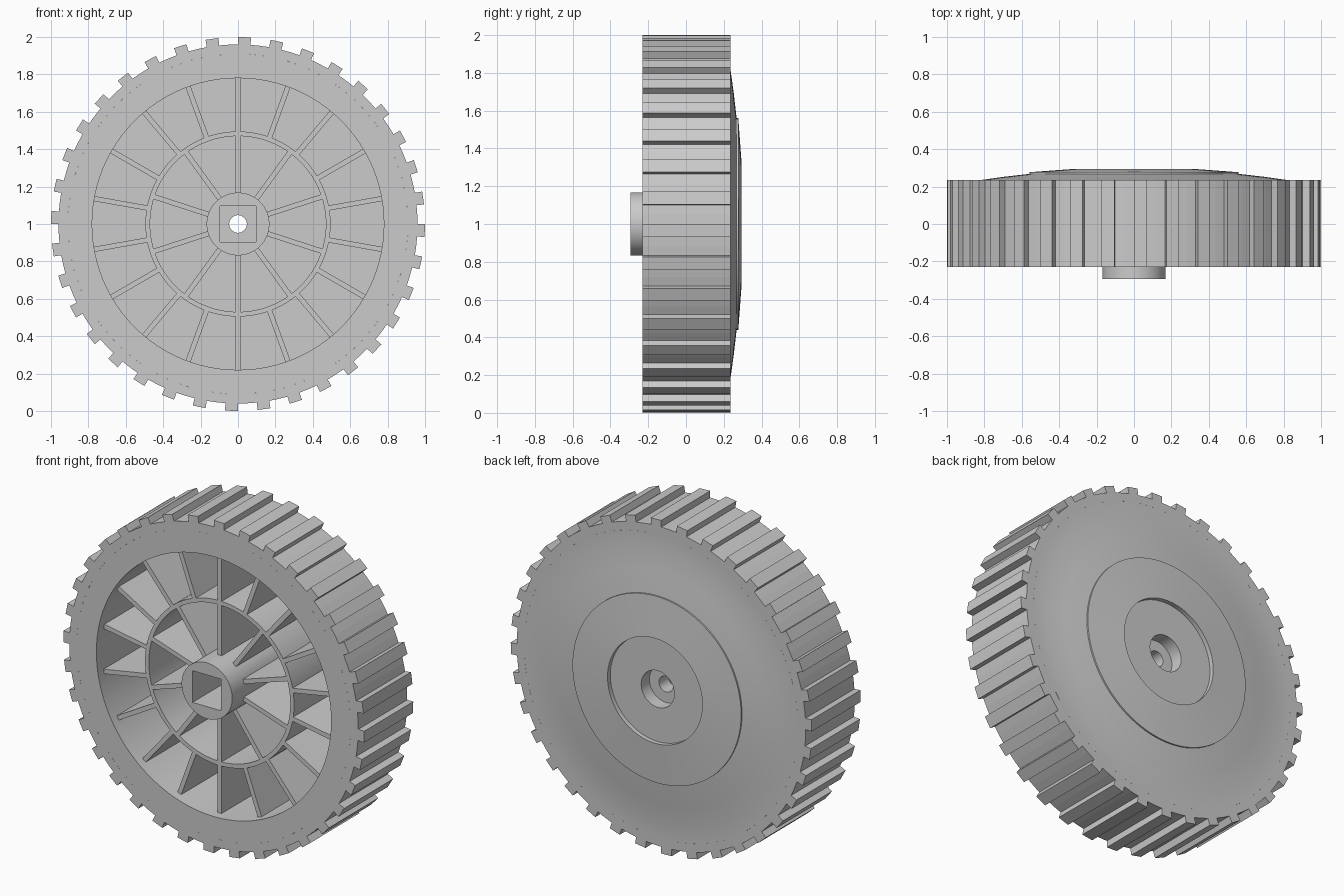
import bpy, bmesh, math
from mathutils import Matrix, Vector

cube = bpy.data.objects.get("Cube")
if cube:
    bpy.data.objects.remove(cube)

grey = bpy.data.materials.new("light grey plastic")
grey.use_nodes = True
grey.diffuse_color = (0.6, 0.6, 0.6, 1)
grey.node_tree.nodes["Principled BSDF"].inputs["Base Color"].default_value = grey.diffuse_color

FRONT, BACK = -0.23, 0.235
FLOOR, RIB_FRONT = 0.2, -0.175
SEAT_R = 0.91


def finish(bm, name, smooth=False):
    bmesh.ops.remove_doubles(bm, verts=bm.verts, dist=1e-5)
    bmesh.ops.recalc_face_normals(bm, faces=bm.faces)
    mesh = bpy.data.meshes.new(name)
    bm.to_mesh(mesh)
    bm.free()
    mesh.materials.append(grey)
    obj = bpy.data.objects.new(name, mesh)
    bpy.context.collection.objects.link(obj)
    if smooth:
        bpy.ops.object.select_all(action='DESELECT')
        obj.select_set(True)
        bpy.context.view_layer.objects.active = obj
        bpy.ops.object.shade_smooth_by_angle(angle=math.radians(25))
    return obj


def point(radius, y, angle):
    """Point around the axle; angle runs clockwise from the top."""
    return Vector((radius * math.sin(angle), y, 1 + radius * math.cos(angle)))


def loft(rings):
    """Join a closed series of vertex loops with quads."""
    bm = bmesh.new()
    loops = [[bm.verts.new(p) for p in ring] for ring in rings]
    for a, b in zip(loops, loops[1:] + loops[:1]):
        n = len(a)
        for i in range(n):
            j = (i + 1) % n
            if (a[i].co - a[j].co).length < 1e-6 and (b[i].co - b[j].co).length < 1e-6:
                continue
            bm.faces.new((a[i], a[j], b[j], b[i]))
    return bm


def lathe(name, profile, segments=96):
    """Revolve (radius, y) pairs; a third entry marks a square section."""
    rings = []
    for r, y, *square in profile:
        ring = []
        for i in range(segments):
            a = math.tau * i / segments
            k = max(abs(math.sin(a)), abs(math.cos(a))) if square else 1
            ring.append(point(r / k, y, a))
        rings.append(ring)
    return finish(loft(rings), name, smooth=True)


def spokes(name, count, inner, outer, width):
    """Evenly spaced flat radial ribs."""
    bm = bmesh.new()
    depth = FLOOR + 0.01 - RIB_FRONT
    for i in range(count):
        m = (Matrix.Translation((0, RIB_FRONT + depth / 2, 1))
             @ Matrix.Rotation(math.tau * i / count, 4, 'Y')
             @ Matrix.Translation((0, 0, (inner + outer) / 2))
             @ Matrix.Diagonal((width, depth, outer - inner, 1)))
        bmesh.ops.create_cube(bm, size=1, matrix=m)
    return finish(bm, name)


# Tyre: block tread cut straight across the width
TEETH = 36
pitch = math.tau / TEETH
tread = []
for t in range(TEETH):
    for radius, part in ((0.96, 0), (1, 0), (1, 0.4), (0.96, 0.4), (0.96, 0.7)):
        tread.append((radius, (t + part) * pitch))
finish(loft([[point(r, FRONT, a) for r, a in tread],
             [point(r, BACK, a) for r, a in tread],
             [point(SEAT_R, BACK, a) for r, a in tread],
             [point(SEAT_R, FRONT, a) for r, a in tread]]), "tyre")

# Wheel body: rim, domed back plate and hub with square socket
lathe("wheel_body", [
    (SEAT_R, FRONT), (0.78, FRONT), (0.78, FLOOR),
    (0.168, FLOOR), (0.168, -0.295),
    (0.095, -0.295, True), (0.095, 0.1, True),
    (0.047, 0.1), (0.047, 0.19), (0.11, 0.19), (0.11, 0.268),
    (0.315, 0.268), (0.315, 0.295), (0.56, 0.277), (0.56, 0.268),
    (0.7, 0.252), (0.82, BACK), (SEAT_R, BACK),
])

# Middle ring between the two sets of spokes
lathe("middle_ring", [(0.495, RIB_FRONT), (0.47, RIB_FRONT),
                      (0.47, FLOOR + 0.01), (0.495, FLOOR + 0.01)])

spokes("inner_spokes", 10, 0.16, 0.475, 0.027)
spokes("outer_spokes", 18, 0.49, 0.785, 0.027)
